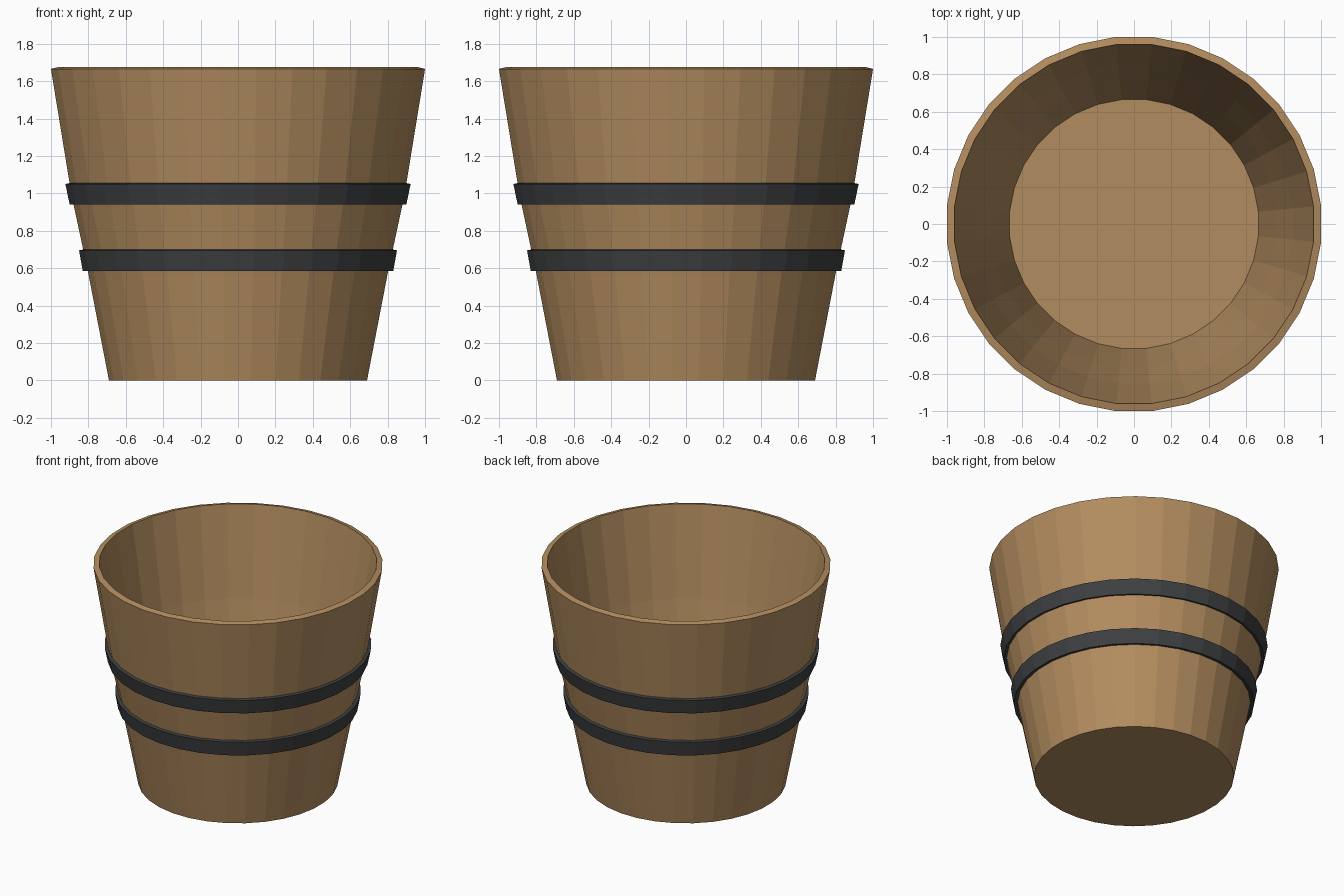
import bpy
import bmesh
from math import pi, cos, sin

SIDES = 32

cube = bpy.data.objects.get("Cube")
if cube:
    bpy.data.objects.remove(cube, do_unlink=True)


def make_material(name, colour):
    mat = bpy.data.materials.new(name)
    mat.use_nodes = True
    mat.diffuse_color = colour
    mat.node_tree.nodes["Principled BSDF"].inputs["Base Color"].default_value = colour
    return mat


def revolve(name, profile, material, closed):
    """Spin a (radius to flat, height) profile; cap both ends if it is open."""
    bm = bmesh.new()
    rings = []
    for radius, z in profile:
        r = radius / cos(pi / SIDES)
        angles = [2 * pi * (i + 0.5) / SIDES for i in range(SIDES)]
        rings.append([bm.verts.new((r * cos(a), r * sin(a), z)) for a in angles])
    pairs = list(zip(rings, rings[1:]))
    if closed:
        pairs.append((rings[-1], rings[0]))
    else:
        bm.faces.new(rings[0])
        bm.faces.new(rings[-1])
    for low, high in pairs:
        for i in range(SIDES):
            j = (i + 1) % SIDES
            bm.faces.new((low[i], low[j], high[j], high[i]))
    bmesh.ops.recalc_face_normals(bm, faces=bm.faces)
    mesh = bpy.data.meshes.new(name)
    bm.to_mesh(mesh)
    bm.free()
    mesh.materials.append(material)
    obj = bpy.data.objects.new(name, mesh)
    bpy.context.collection.objects.link(obj)
    return obj


wood = make_material("warm wood", (0.45, 0.265, 0.115, 1))
iron = make_material("dark iron", (0.048, 0.05, 0.052, 1))

# Hollow tub: outer wall, sloping rim, inner wall, floor
tub_profile = [(0.69, 0), (0.80, 0.57), (0.89, 0.99), (1.0, 1.665),
               (0.96, 1.675), (0.85, 1.0), (0.765, 0.58), (0.665, 0.04)]
revolve("tub", tub_profile, wood, closed=False)

# Two flared hoops around the wall
for name, z, bottom, top in (("lower_hoop", 0.585, 0.83, 0.85),
                             ("upper_hoop", 0.94, 0.90, 0.923)):
    hoop_profile = [(bottom, z), (top, z + 0.11),
                    (top - 0.035, z + 0.117), (bottom - 0.035, z + 0.007)]
    revolve(name, hoop_profile, iron, closed=True)
